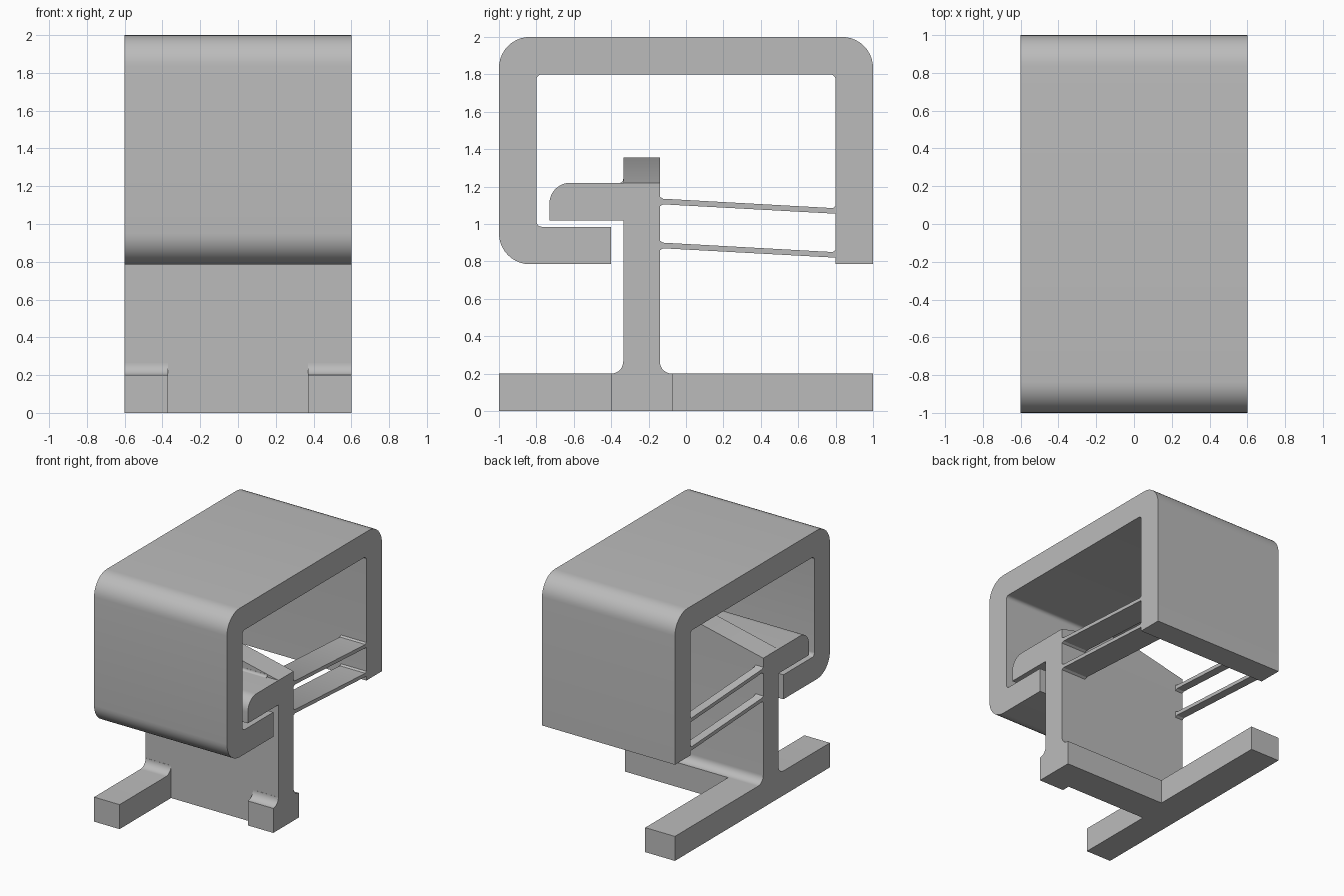
import bpy, bmesh, math
from mathutils import Vector

cube = bpy.data.objects.get("Cube")
if cube:
    bpy.data.objects.remove(cube, do_unlink=True)

GREY = (0.5, 0.5, 0.5, 1.0)
grey = bpy.data.materials.new("plain grey")
grey.use_nodes = True
grey.diffuse_color = GREY
grey.node_tree.nodes["Principled BSDF"].inputs["Base Color"].default_value = GREY

HALF = 0.6          # half width of the whole part
FOOT = 0.37         # inner edge of the feet


def rounded(corners, steps=10):
    """Turn (a, b[, radius]) corners into a loop with arcs at right angles."""
    loop = []
    n = len(corners)
    for i, c in enumerate(corners):
        p = Vector(c[:2])
        if len(c) == 2:
            loop.append(p)
            continue
        r = c[2]
        u = (Vector(corners[i - 1][:2]) - p).normalized()
        v = (Vector(corners[(i + 1) % n][:2]) - p).normalized()
        for k in range(steps + 1):
            t = math.pi / 2 * k / steps
            loop.append(p + u * r * (1 - math.sin(t)) + v * r * (1 - math.cos(t)))
    return loop


def extrude(name, corners, start, end, axis="x"):
    """Extrude a (y, z) profile along x, or an (x, z) profile along y."""
    bm = bmesh.new()
    if axis == "x":
        verts = [bm.verts.new((start, a, b)) for a, b in rounded(corners)]
        step = Vector((end - start, 0, 0))
    else:
        verts = [bm.verts.new((a, start, b)) for a, b in rounded(corners)]
        step = Vector((0, end - start, 0))
    face = bm.faces.new(verts)
    out = bmesh.ops.extrude_face_region(bm, geom=[face], use_keep_orig=True)
    moved = [g for g in out["geom"] if isinstance(g, bmesh.types.BMVert)]
    bmesh.ops.translate(bm, verts=moved, vec=step)
    bmesh.ops.recalc_face_normals(bm, faces=bm.faces)
    mesh = bpy.data.meshes.new(name)
    bm.to_mesh(mesh)
    bm.free()
    mesh.materials.append(grey)
    obj = bpy.data.objects.new(name, mesh)
    bpy.context.collection.objects.link(obj)
    bpy.ops.object.select_all(action="DESELECT")
    obj.select_set(True)
    bpy.context.view_layer.objects.active = obj
    bpy.ops.object.shade_smooth_by_angle(angle=math.radians(30))
    return obj


# Outer wrap with its lower catch
extrude("outer_frame", [
    (1, 0.785), (1, 2, 0.165), (-1, 2, 0.165), (-1, 0.785, 0.165),
    (-0.4, 0.785), (-0.4, 0.985), (-0.8, 0.985, 0.03),
    (-0.8, 1.8, 0.03), (0.8, 1.8, 0.03), (0.8, 0.785)], -HALF, HALF)

# Upright wall with the upper hook and the filleted rear foot
extrude("post_and_hook", [
    (-0.335, 0), (-0.07, 0), (-0.07, 0.2), (-0.14, 0.2, 0.065),
    (-0.14, 1.22), (-0.73, 1.22, 0.11), (-0.73, 1.02), (-0.335, 1.02)],
    -HALF, HALF)

# Gabled ridge on the wall, with a small fillet along its front
extrude("gable_ridge", [(-HALF, 1.22), (HALF, 1.22), (0, 1.355)],
        -0.335, -0.14, axis="y")
extrude("ridge_fillet", [
    (-0.334, 1.219), (-0.334, 1.24), (-0.336, 1.24),
    (-0.336, 1.22, 0.019), (-0.36, 1.22), (-0.36, 1.219)], -0.5, 0.5)


# Front feet: a short stub on one side, a long leg on the other
def front_foot(name, tip, start, end):
    extrude(name, [
        (tip, 0), (-0.334, 0), (-0.334, 0.265), (-0.336, 0.265),
        (-0.336, 0.2, 0.064), (tip, 0.2)], start, end)


front_foot("front_stub", -0.402, FOOT, HALF)
front_foot("front_leg", -1, -HALF, -FOOT)
extrude("rear_leg", [(-0.07, 0), (1, 0), (1, 0.2), (-0.07, 0.2)], -HALF, -0.332)

# Thin sloping spring strips, flared where they meet the walls
for level, z in (("upper", 1.12), ("lower", 0.885)):
    t, f, drop = 0.015, 0.026, 0.05
    top = [(-0.14, z + f), (-0.122, z + t), (0.785, z - drop + t), (0.8, z - drop + f)]
    under = [(0.8, z - drop - t), (-0.122, z - t), (-0.14, z - f)]
    for side, a, b in (("wide", FOOT, HALF), ("narrow", -HALF, -0.53)):
        extrude(f"{level}_{side}_strip", top + under, a, b)
